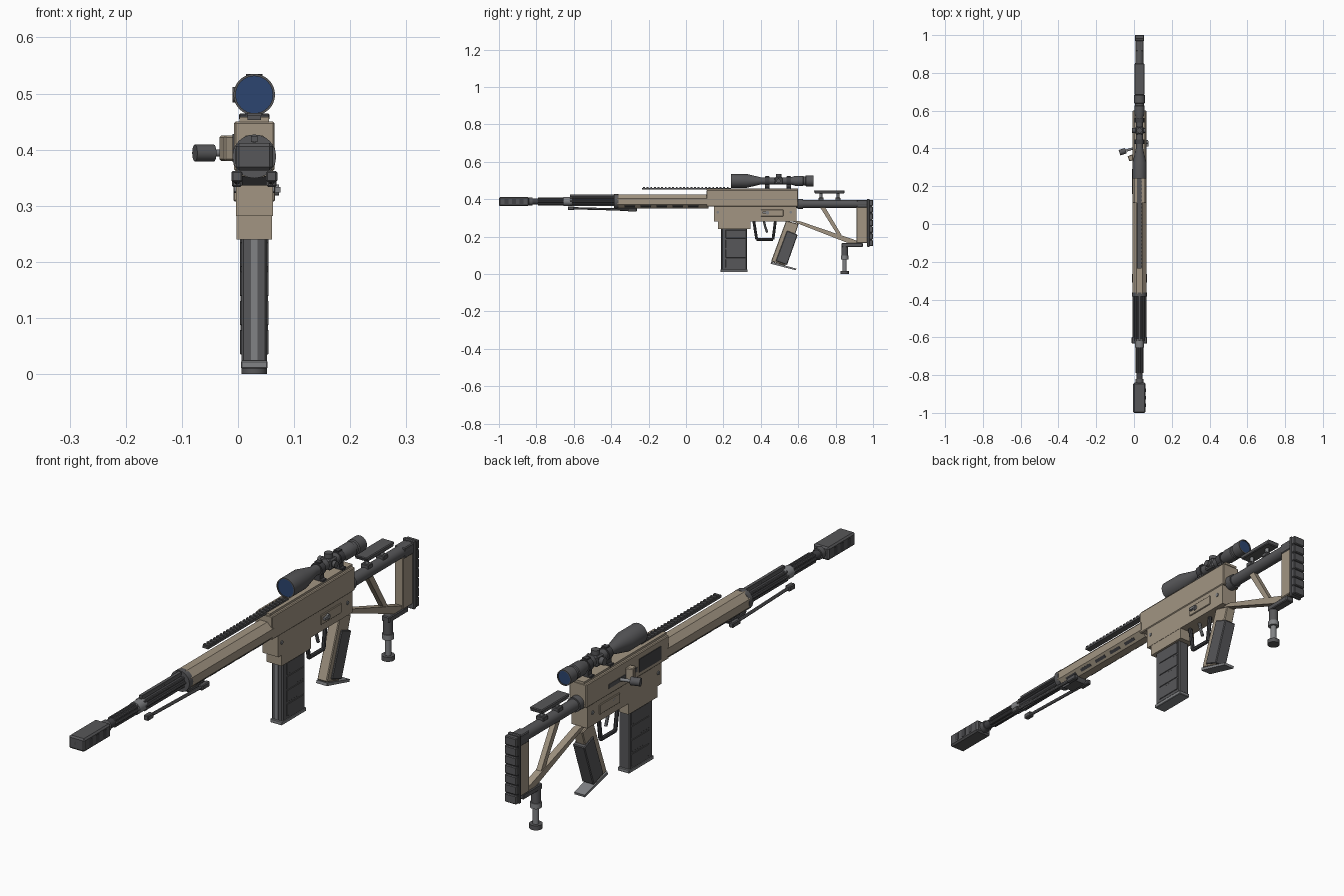
import bpy, bmesh, math
from mathutils import Vector, Matrix

if "Cube" in bpy.data.objects:
    bpy.data.objects.remove(bpy.data.objects["Cube"])

CX, BZ = 0.029, 0.388   # body centre line in x, bore height


def mat(name, c):
    m = bpy.data.materials.new(name)
    m.diffuse_color = (*c, 1)
    m.use_nodes = True
    m.node_tree.nodes["Principled BSDF"].inputs["Base Color"].default_value = m.diffuse_color
    return m


TAN = mat("tan", (0.36, 0.30, 0.225))
DARK = mat("dark_grey", (0.095, 0.095, 0.10))
BLACK = mat("charcoal", (0.055, 0.055, 0.06))
STEEL = mat("steel_grey", (0.22, 0.225, 0.235))
BLUE = mat("lens_blue", (0.025, 0.06, 0.16))


def finish(name, bm, m):
    bmesh.ops.recalc_face_normals(bm, faces=bm.faces)
    me = bpy.data.meshes.new(name)
    bm.to_mesh(me)
    bm.free()
    me.materials.append(m)
    ob = bpy.data.objects.new(name, me)
    bpy.context.collection.objects.link(ob)
    return ob


def box(name, m, x, y, z, bevel=0.0, rot=None):
    """Box from (min, max) ranges; rot is an optional matrix about its centre."""
    bm = bmesh.new()
    bmesh.ops.create_cube(bm, size=1)
    c = Vector([(a + b) / 2 for a, b in (x, y, z)])
    bmesh.ops.scale(bm, vec=[b - a for a, b in (x, y, z)], verts=bm.verts)
    if bevel:
        bmesh.ops.bevel(bm, geom=bm.edges[:], offset=bevel, segments=1, affect='EDGES')
    bmesh.ops.transform(bm, matrix=Matrix.Translation(c) @ (rot or Matrix()), verts=bm.verts)
    return finish(name, bm, m)


def plate(name, m, pts, half, cx=CX, bevel=0.0):
    """(y, z) outline extruded across x."""
    bm = bmesh.new()
    f = bm.faces.new([bm.verts.new((cx - half, y, z)) for y, z in pts])
    r = bmesh.ops.extrude_face_region(bm, geom=[f])
    bmesh.ops.translate(bm, vec=(2 * half, 0, 0),
                        verts=[v for v in r['geom'] if isinstance(v, bmesh.types.BMVert)])
    if bevel:
        bmesh.ops.bevel(bm, geom=bm.edges[:], offset=bevel, segments=1, affect='EDGES')
    return finish(name, bm, m)


def rod(name, m, a, b, r, sides=24, r2=None, turn=0.0):
    a, b = Vector(a), Vector(b)
    d = b - a
    bm = bmesh.new()
    bmesh.ops.create_cone(bm, cap_ends=True, segments=sides, radius1=r,
                          radius2=r if r2 is None else r2, depth=d.length)
    q = d.to_track_quat('Z', 'Y').to_matrix().to_4x4()
    bmesh.ops.transform(bm, verts=bm.verts, matrix=Matrix.Translation((a + b) / 2) @ q
                        @ Matrix.Rotation(turn, 4, 'Z'))
    return finish(name, bm, m)


def lathe(name, m, prof, z, n=32):
    """(y, r) profile spun around a line along y."""
    bm = bmesh.new()
    rings = [[bm.verts.new((CX + r * math.cos(2 * math.pi * i / n), y,
                            z + r * math.sin(2 * math.pi * i / n))) for i in range(n)]
             for y, r in prof]
    for p, q in zip(rings, rings[1:]):
        for i in range(n):
            bm.faces.new((p[i], p[(i + 1) % n], q[(i + 1) % n], q[i]))
    bm.faces.new(rings[0])
    bm.faces.new(rings[-1])
    return finish(name, bm, m)


def wide(h):
    return (CX - h, CX + h)


# Receiver
box("upper_receiver", TAN, wide(0.036), (0.11, 0.60), (0.362, 0.45), 0.003)
box("receiver_top_rail", TAN, wide(0.026), (0.11, 0.60), (0.449, 0.458))
plate("lower_receiver", TAN, [(0.15, 0.365), (0.15, 0.282), (0.59, 0.282), (0.59, 0.365)], 0.033)
box("magazine_well", TAN, wide(0.032), (0.172, 0.345), (0.24, 0.285))
box("ejection_port", BLACK, (CX - 0.0385, CX - 0.03), (0.16, 0.29), (0.378, 0.428))
box("bolt_slot", DARK, (CX - 0.038, CX - 0.03), (0.30, 0.47), (0.386, 0.402))
box("case_deflector", TAN, (-0.03, 0.0), (0.335, 0.365), (0.38, 0.425), 0.003,
    Matrix.Rotation(0.35, 4, 'Z'))
rod("bolt_shaft", STEEL, (0.0, 0.402, 0.394), (-0.05, 0.386, 0.394), 0.006)
rod("bolt_knob", DARK, (-0.043, 0.388, 0.394), (-0.077, 0.377, 0.394), 0.015)
for y, z in ((0.17, 0.33), (0.56, 0.33)):
    rod("receiver_pin", STEEL, (CX - 0.036, y, z), (CX + 0.036, y, z), 0.007, 12)
rod("selector_hub", STEEL, (CX - 0.037, 0.435, 0.328), (0.073, 0.435, 0.328), 0.010, 16)
box("selector_lever", STEEL, (0.066, 0.076), (0.41, 0.44), (0.324, 0.333))
for s in (-1, 1):
    x = CX + s * 0.034
    box("receiver_side_panel", TAN, (x - 0.003, x + 0.003), (0.40, 0.52), (0.308, 0.345), 0.002)

# Front top rail with cross ridges
box("long_top_rail", DARK, wide(0.012), (-0.235, 0.24), (0.453, 0.461))
for i in range(24):
    y = -0.23 + i * 0.0195
    box("rail_ridge", DARK, wide(0.013), (y, y + 0.010), (0.460, 0.465))

# Handguard: octagonal tube with slots on the lower diagonal faces
rod("handguard", TAN, (CX, -0.37, BZ), (CX, 0.12, BZ), 0.037 / math.cos(math.pi / 8), 8,
    turn=math.pi / 8)
rod("handguard_collar", DARK, (CX, -0.385, BZ), (CX, -0.362, BZ), 0.039, 24)
for s in (-1, 1):
    for i in range(5):
        y = -0.30 + i * 0.085
        c = Vector((CX + s * 0.0258, y, BZ - 0.0258))
        box("handguard_slot", BLACK, (c.x - 0.002, c.x + 0.002), (y - 0.028, y + 0.028),
            (c.z - 0.006, c.z + 0.006), 0, Matrix.Rotation(s * math.pi / 4, 4, 'Y'))

# Barrel with fluting ribs, collar and muzzle brake
rod("barrel", BLACK, (CX, -0.86, BZ), (CX, -0.36, BZ), 0.0165)
for i in range(8):
    a = math.pi / 4 * i
    for y0, y1, r in ((-0.79, -0.63, 0.0165), (-0.62, -0.38, 0.021)):
        x, z = CX + r * math.cos(a), BZ + r * math.sin(a)
        rod("barrel_rib", DARK, (x, y0, z), (x, y1, z), 0.0045, 8)
rod("barrel_sleeve", BLACK, (CX, -0.61, BZ), (CX, -0.37, BZ), 0.020)
rod("barrel_collar", STEEL, (CX, -0.655, BZ), (CX, -0.61, BZ), 0.023)
box("gas_rod", DARK, wide(0.006), (-0.62, -0.37), (0.414, 0.424))
box("muzzle_brake", DARK, wide(0.033), (-1.0, -0.84), (0.363, 0.412), 0.006)
rod("muzzle_bore", BLACK, (CX, -1.0, BZ), (CX, -0.99, BZ), 0.010)
rod("muzzle_neck", DARK, (CX, -0.845, BZ), (CX, -0.82, BZ), 0.021)
for y in (-0.96, -0.92, -0.88):
    box("brake_port", BLACK, wide(0.0338), (y - 0.010, y + 0.010), (0.374, 0.402))

# Folded bipod
plate("bipod_mount", DARK, [(-0.37, 0.353), (-0.27, 0.353), (-0.28, 0.336), (-0.35, 0.336)], 0.022)
for s in (-1, 1):
    x = CX + s * 0.031
    box("bipod_pivot", DARK, (x - 0.009, x + 0.009), (-0.31, -0.263), (0.333, 0.352), 0.003)
    rod("bipod_leg", DARK, (x, -0.28, 0.343), (x, -0.61, 0.352), 0.006, 12)
    box("bipod_foot", DARK, (x - 0.010, x + 0.010), (-0.632, -0.598), (0.342, 0.362), 0.003)

# Magazine
box("magazine", DARK, wide(0.023), (0.19, 0.325), (0.02, 0.245), 0.004)
box("magazine_front_strip", STEEL, wide(0.006), (0.1875, 0.20), (0.025, 0.24))
box("magazine_base", STEEL, wide(0.024), (0.184, 0.33), (0.010, 0.024), 0.002)
for s in (-1, 1):
    x = CX + s * 0.0235
    for i in range(4):
        z = 0.035 + i * 0.052
        box("magazine_side_panel", DARK, (x - 0.002, x + 0.002), (0.212, 0.318), (z, z + 0.044), 0.001)

# Trigger and guard
for a, b in (((0.362, 0.285), (0.378, 0.185)), ((0.378, 0.185), (0.465, 0.185)),
             ((0.465, 0.185), (0.478, 0.285))):
    rod("trigger_guard", BLACK, (CX, *a), (CX, *b), 0.0075, 8)
rod("trigger_top", STEEL, (CX, 0.415, 0.29), (CX, 0.424, 0.25), 0.006, 8)
rod("trigger_tip", STEEL, (CX, 0.424, 0.252), (CX, 0.434, 0.222), 0.006, 8)

# Pistol grip with side panels and flared base
plate("grip", TAN, [(0.535, 0.285), (0.602, 0.268), (0.53, 0.045), (0.455, 0.068)], 0.020, bevel=0.003)
plate("grip_panel", DARK, [(0.540, 0.232), (0.597, 0.210), (0.540, 0.048), (0.480, 0.070)], 0.0245, bevel=0.003)
plate("grip_base", STEEL, [(0.455, 0.066), (0.590, 0.029), (0.588, 0.020), (0.453, 0.055)], 0.022)

# Stock tube, frame and butt
TZ = 0.375
rod("stock_tube", DARK, (CX, 0.59, TZ), (CX, 0.975, TZ), 0.022)
rod("stock_tube_collar", DARK, (CX, 0.595, TZ), (CX, 0.625, TZ), 0.027)
plate("lower_strut", TAN, [(0.56, 0.285), (0.61, 0.282), (0.915, 0.178), (0.915, 0.158), (0.86, 0.168)], 0.013)
plate("cross_strut", TAN, [(0.715, 0.36), (0.742, 0.36), (0.832, 0.208), (0.812, 0.205)], 0.010)
box("butt_frame", TAN, wide(0.018), (0.912, 0.976), (0.165, 0.362), 0.003)
box("butt_upper_block", DARK, wide(0.021), (0.915, 0.975), (0.355, 0.395), 0.003)
box("butt_plate", DARK, wide(0.025), (0.968, 0.982), (0.145, 0.402), 0.003)
box("butt_pad", BLACK, wide(0.023), (0.98, 0.994), (0.15, 0.396))
for i in range(7):
    z = 0.149 + i * 0.0358
    box("butt_pad_rib", DARK, wide(0.025), (0.982, 1.0), (z, z + 0.033), 0.003)

# Cheek rest
plate("cheek_rest", DARK, [(0.683, 0.447), (0.85, 0.447), (0.845, 0.430), (0.69, 0.430)], 0.026, bevel=0.003)
for y in (0.722, 0.812):
    rod("cheek_post", STEEL, (CX, y, 0.385), (CX, y, 0.432), 0.008, 12)
    box("cheek_clamp", DARK, wide(0.016), (y - 0.014, y + 0.014), (0.392, 0.408), 0.002)

# Rear monopod
MY = 0.848
box("monopod_bracket", DARK, wide(0.017), (0.832, 0.945), (0.145, 0.166), 0.003)
rod("monopod_sleeve", DARK, (CX, MY, 0.085), (CX, MY, 0.16), 0.017)
rod("monopod_ring", STEEL, (CX, MY, 0.078), (CX, MY, 0.098), 0.020)
rod("monopod_leg", STEEL, (CX, MY, 0.01), (CX, MY, 0.09), 0.011)
rod("monopod_foot", DARK, (CX, MY, 0.0), (CX, MY, 0.017), 0.023)

# Scope
SZ = 0.498
lathe("scope_body", DARK, [(0.248, 0.033), (0.24, 0.033), (0.24, 0.037), (0.325, 0.037), (0.40, 0.019),
                           (0.56, 0.019), (0.585, 0.027), (0.625, 0.027), (0.628, 0.024),
                           (0.638, 0.024), (0.641, 0.029), (0.682, 0.029), (0.682, 0.025),
                           (0.675, 0.025)], SZ)
rod("front_lens", BLUE, (CX, 0.243, SZ), (CX, 0.25, SZ), 0.0335, 32)
rod("rear_lens", BLUE, (CX, 0.672, SZ), (CX, 0.679, SZ), 0.0255, 32)
box("turret_block", DARK, wide(0.022), (0.473, 0.517), (0.478, 0.518), 0.005)
rod("top_turret", DARK, (CX, 0.495, SZ), (CX, 0.495, 0.535), 0.015)
rod("side_turret", DARK, (CX, 0.495, SZ), (-0.010, 0.495, SZ), 0.014)
rod("right_turret", DARK, (CX, 0.495, SZ), (0.062, 0.495, SZ), 0.012)
for y in (0.435, 0.55):
    rod("scope_ring", BLACK, (CX, y - 0.012, SZ), (CX, y + 0.012, SZ), 0.024)
    box("ring_mount", BLACK, wide(0.015), (y - 0.012, y + 0.012), (0.455, 0.485))
    box("ring_top", BLACK, wide(0.010), (y - 0.010, y + 0.010), (0.515, 0.525))
    box("ring_clamp", BLACK, wide(0.027), (y - 0.012, y + 0.012), (0.453, 0.464), 0.002)

# Smooth round parts, keep hard edges
bpy.ops.object.select_all(action='SELECT')
bpy.context.view_layer.objects.active = bpy.context.selected_objects[0]
bpy.ops.object.shade_smooth_by_angle(angle=math.radians(30))
